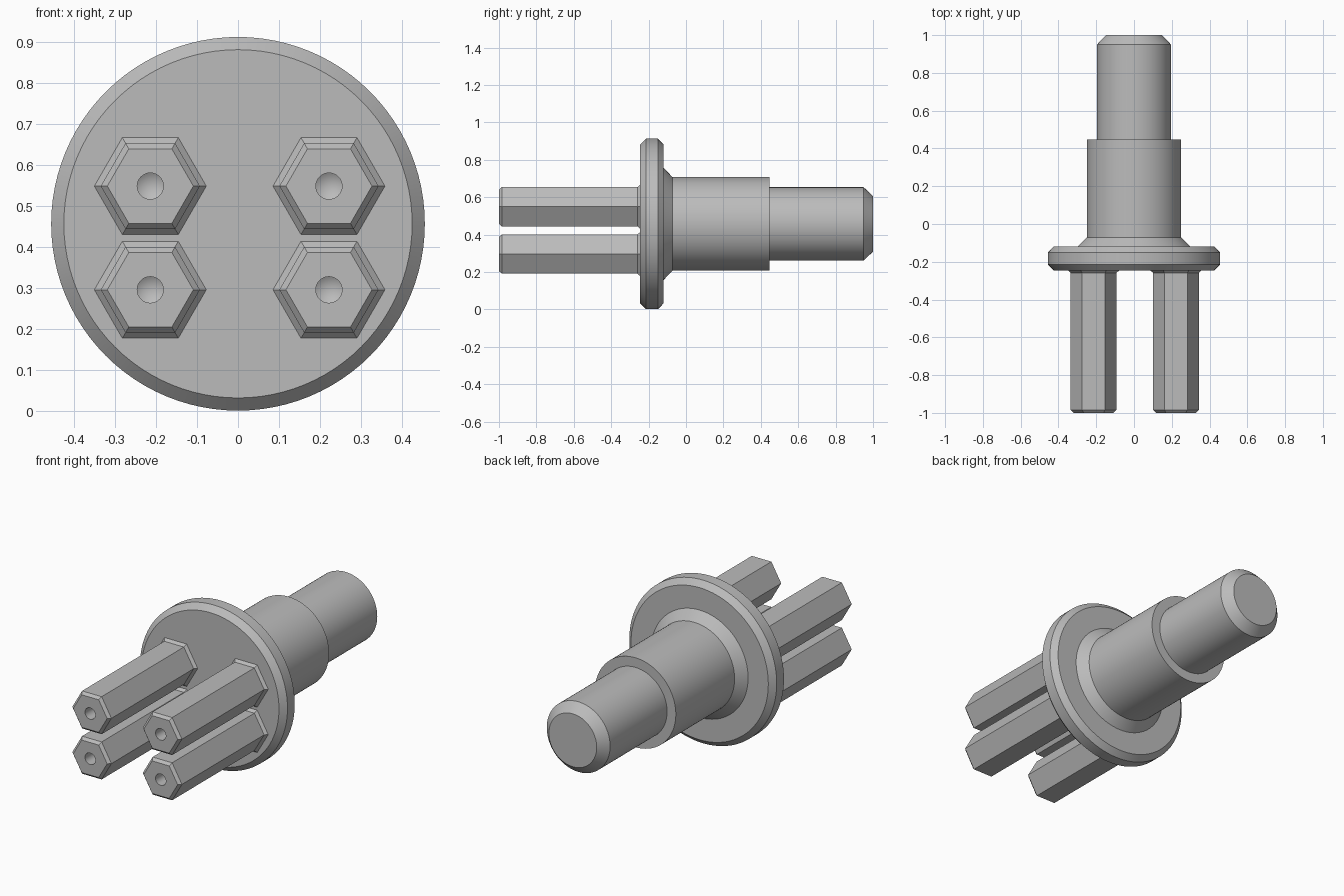
import bpy
import bmesh
import math

cube = bpy.data.objects.get("Cube")
if cube:
    bpy.data.objects.remove(cube, do_unlink=True)

CENTRE_Z = 0.457

grey = bpy.data.materials.new("plain_grey")
grey.use_nodes = True
grey.diffuse_color = (0.5, 0.5, 0.5, 1)
grey.node_tree.nodes["Principled BSDF"].inputs["Base Color"].default_value = (0.5, 0.5, 0.5, 1)


def turn(name, profile, sides, x=0.0, z=CENTRE_Z, smooth=True):
    """Revolve a (radius, y) profile, given axis to axis, around a y-parallel line."""
    bm = bmesh.new()
    rings = []
    for r, y in profile:
        if r == 0:
            rings.append([bm.verts.new((x, y, z))] * sides)
        else:
            angles = [math.tau * i / sides for i in range(sides)]
            rings.append([bm.verts.new((x + r * math.cos(a), y, z + r * math.sin(a)))
                          for a in angles])
    for k, (a, b) in enumerate(zip(rings, rings[1:])):
        flat_cap = profile[k][1] == profile[k + 1][1]
        if flat_cap and profile[k][0] == 0:
            bm.faces.new(b)
        elif flat_cap and profile[k + 1][0] == 0:
            bm.faces.new(a)
        else:
            for i in range(sides):
                j = (i + 1) % sides
                corners = list(dict.fromkeys((a[i], a[j], b[j], b[i])))
                bm.faces.new(corners)
    bmesh.ops.recalc_face_normals(bm, faces=bm.faces)
    mesh = bpy.data.meshes.new(name)
    bm.to_mesh(mesh)
    bm.free()
    mesh.materials.append(grey)
    obj = bpy.data.objects.new(name, mesh)
    bpy.context.collection.objects.link(obj)
    if smooth:
        bpy.ops.object.select_all(action="DESELECT")
        obj.select_set(True)
        bpy.context.view_layer.objects.active = obj
        bpy.ops.object.shade_smooth_by_angle(angle=math.radians(25))
    return obj


# Flange with chamfered rims, flared collar and stepped shaft
turn("flange_and_shaft", [
    (0, -0.245), (0.425, -0.245), (0.456, -0.214), (0.456, -0.15), (0.425, -0.12),
    (0.3, -0.12), (0.25, -0.072), (0.25, 0.447),
    (0.196, 0.447), (0.196, 0.95), (0.148, 1), (0, 1)], 96)

# Four hexagonal pins with a flared foot, chamfered tip and drilled hole
HOLE = 0.032
pin_profile = [
    (0, -0.235), (0.14, -0.235), (0.14, -0.242), (0.121, -0.259), (0.121, -0.985),
    (0.105, -1)]
for side, x in (("right", -0.214), ("left", 0.222)):
    for level, z in (("upper", 0.549), ("lower", 0.296)):
        pin = turn(f"{level}_{side}_pin", pin_profile + [(0, -1)], 6, x, z, smooth=False)
        drill = turn(f"{level}_{side}_drill", [
            (0, -1.05), (HOLE, -1.05), (HOLE, -0.9), (0, -0.88)], 32, x, z)
        drill.hide_render = True
        drill.hide_viewport = True
        cut = pin.modifiers.new("drilled_hole", "BOOLEAN")
        cut.operation = "DIFFERENCE"
        cut.solver = "EXACT"
        cut.object = drill
